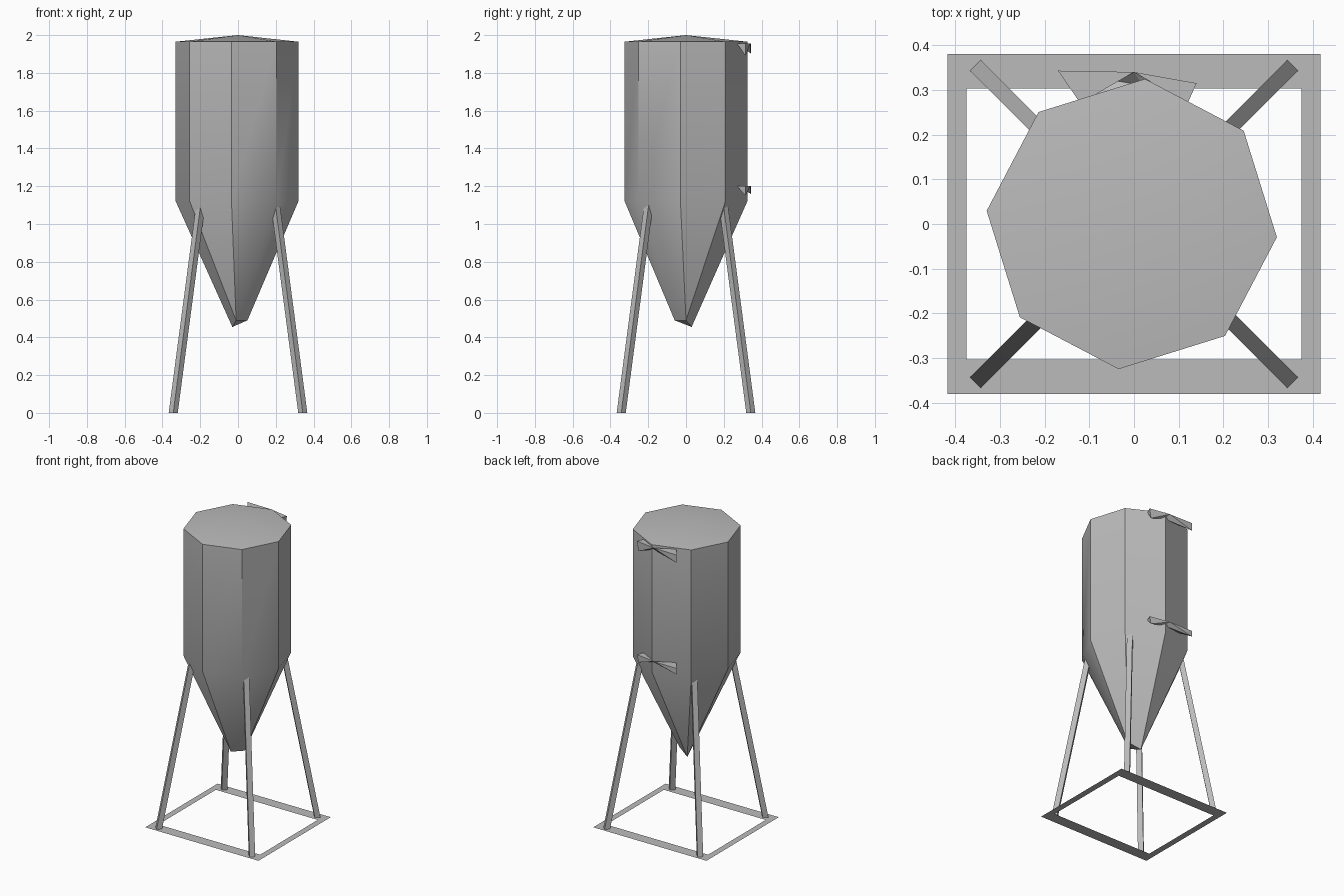
import bpy
import math
from mathutils import Vector

cube = bpy.data.objects.get("Cube")
if cube:
    bpy.data.objects.remove(cube, do_unlink=True)

metal = bpy.data.materials.new("grey_metal")
metal.use_nodes = True
GREY = (0.5, 0.5, 0.5, 1)
metal.diffuse_color = GREY
metal.node_tree.nodes["Principled BSDF"].inputs["Base Color"].default_value = GREY


def make(name, verts, faces, smooth=False):
    mesh = bpy.data.meshes.new(name)
    mesh.from_pydata(verts, [], faces)
    mesh.materials.append(metal)
    obj = bpy.data.objects.new(name, mesh)
    bpy.context.collection.objects.link(obj)
    if smooth:
        bpy.ops.object.select_all(action="DESELECT")
        obj.select_set(True)
        bpy.context.view_layer.objects.active = obj
        bpy.ops.object.shade_smooth_by_angle(angle=math.radians(30))
    return obj


# Octagonal tank: wall rings, shallow roof and hopper closing to a slanted spout
SIDES = 8
angles = [math.radians(-5.2 + 45 * i) for i in range(SIDES)]
verts = [(0.326 * math.cos(a) - 0.005, 0.326 * math.sin(a), z)
         for z in (1.12, 1.965) for a in angles]
verts += [(0, 0, 2), (0.05, 0, 0.49), (-0.03, 0.03, 0.455), (-0.01, -0.06, 0.49)]
ROOF, EAST, LOW, SOUTH = range(16, 20)
spout = [EAST, EAST, LOW, LOW, LOW, SOUTH, SOUTH, EAST]
faces = [(EAST, SOUTH, LOW)]
for i in range(SIDES):
    j = (i + 1) % SIDES
    faces.append((i, j, j + SIDES, i + SIDES))
    faces.append((i + SIDES, j + SIDES, ROOF))
    faces.append((j, i, spout[i]))
    if spout[i] != spout[j]:
        faces.append((j, spout[i], spout[j]))
make("tank", verts, faces, smooth=True)

# Four splayed square legs, turned to face the corners
BOX = [(0, 1, 5, 4), (1, 2, 6, 5), (2, 3, 7, 6), (3, 0, 4, 7), (3, 2, 1, 0), (4, 5, 6, 7)]
R = 0.024
for sy, depth in ((-1, "front"), (1, "back")):
    for sx, side in ((1, "left"), (-1, "right")):
        verts = [(sx * c + dx, sy * c + dy, z)
                 for c, z in ((0.343, 0), (0.198, 1.1))
                 for dx, dy in ((R, 0), (0, R), (-R, 0), (0, -R))]
        make(f"{depth}_{side}_leg", verts, BOX)

# Flat rectangular ground frame
corners = ((-1, -1), (1, -1), (1, 1), (-1, 1))
verts = [(sx * w, sy * d, 0) for w, d in ((0.417, 0.38), (0.375, 0.303)) for sx, sy in corners]
make("ground_frame", verts, [(i, (i + 1) % 4, (i + 1) % 4 + 4, i + 4) for i in range(4)])


# Folded sheet brackets on the back wall
def bracket(name, z, drop):
    verts = [(0, 0.34, z), (-0.17, 0.343, z), (-0.12, 0.27, z), (-0.17, 0.343, z - 0.8 * drop),
             (0.14, 0.315, z), (0.12, 0.27, z), (0.13, 0.315, z - drop), (0.02, 0.31, z - 0.4 * drop)]
    make(name, verts, [(0, 1, 2), (0, 3, 1), (2, 1, 3), (0, 7, 3), (7, 2, 3),
                       (0, 5, 4), (0, 4, 6), (4, 5, 6), (0, 6, 7), (7, 6, 5)])


bracket("upper_bracket", 1.955, 0.065)
bracket("lower_bracket", 1.2, 0.05)
